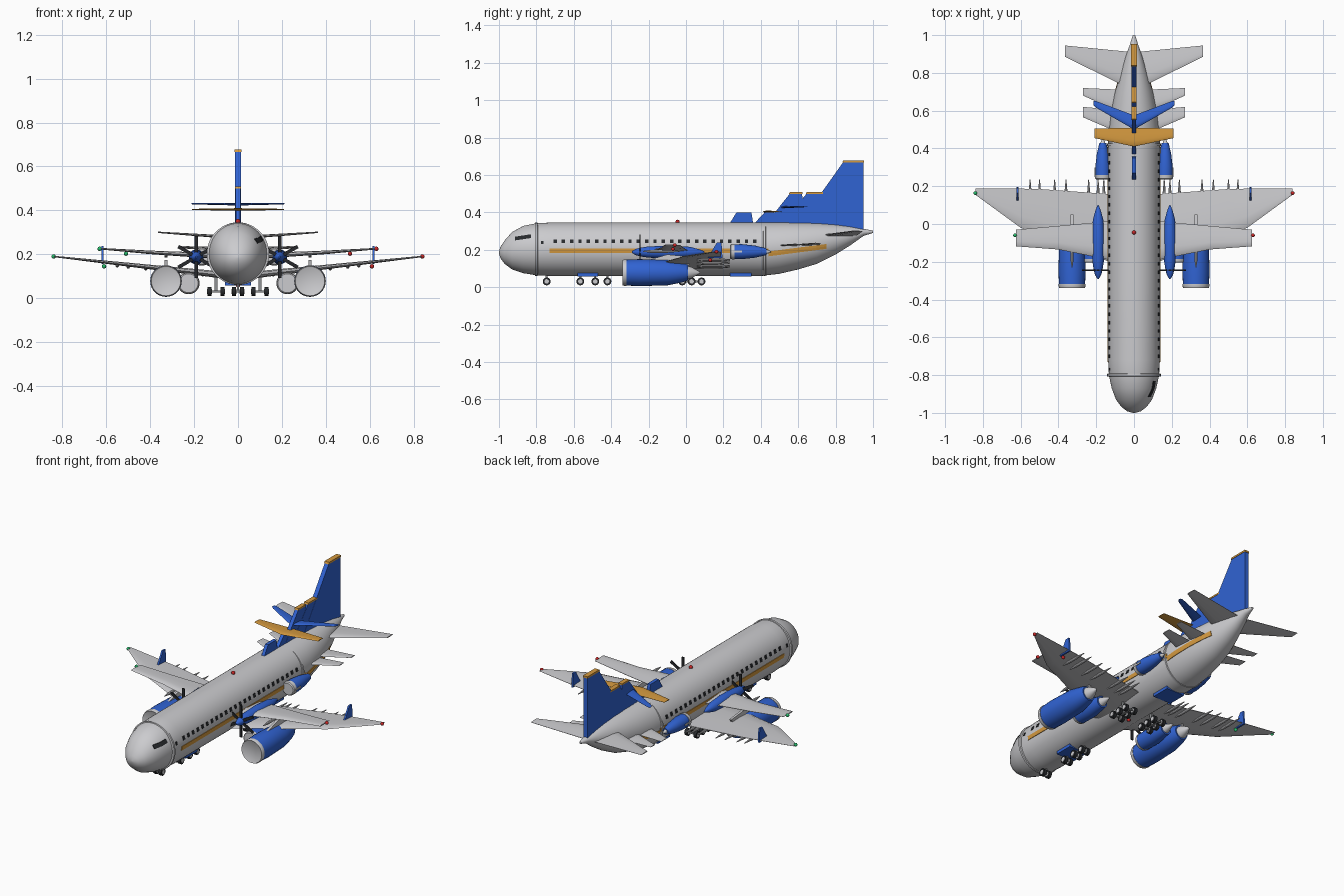
import bpy, bmesh, math
from mathutils import Vector, Matrix

if "Cube" in bpy.data.objects:
    bpy.data.objects.remove(bpy.data.objects["Cube"])

def material(name, r, g, b):
    m = bpy.data.materials.new(name)
    m.use_nodes = True
    m.diffuse_color = (r, g, b, 1)
    m.node_tree.nodes["Principled BSDF"].inputs["Base Color"].default_value = (r, g, b, 1)
    return m

GREY = material("light grey", .6, .6, .62)
BLUE = material("bright blue", .03, .125, .65)
GOLD = material("gold", .66, .32, .05)
DARK = material("near black", .02, .022, .025)
STEEL = material("steel grey", .28, .29, .3)
RED = material("red", .6, .02, .02)
GREEN = material("green", .02, .5, .15)

def finish(name, bm, mat, smooth=True):
    bmesh.ops.recalc_face_normals(bm, faces=bm.faces)
    me = bpy.data.meshes.new(name)
    bm.to_mesh(me)
    bm.free()
    ob = bpy.data.objects.new(name, me)
    bpy.context.collection.objects.link(ob)
    me.materials.append(mat)
    if smooth:
        bpy.context.view_layer.objects.active = ob
        bpy.ops.object.select_all(action='DESELECT')
        ob.select_set(True)
        bpy.ops.object.shade_smooth_by_angle(angle=math.radians(35))
    return ob

def loft(name, rings, mat, smooth=True):
    bm = bmesh.new()
    vs = [[bm.verts.new(p) for p in ring] for ring in rings]
    n = len(vs[0])
    for a, b in zip(vs, vs[1:]):
        for i in range(n):
            bm.faces.new((a[i], a[(i + 1) % n], b[(i + 1) % n], b[i]))
    bm.faces.new(vs[0])
    bm.faces.new(vs[-1])
    return finish(name, bm, mat, smooth)

def ellipse(x, y, z, rx, rz, n=32):
    return [(x + rx * math.cos(2 * math.pi * i / n), y, z + rz * math.sin(2 * math.pi * i / n)) for i in range(n)]

def turned(name, x, z, profile, mat, n=28):
    """Round body along y from (y, radius) pairs."""
    return loft(name, [ellipse(x, y, z, r, r, n) for y, r in profile], mat)

def box(name, lo, hi, mat):
    bm = bmesh.new()
    bmesh.ops.create_cube(bm, size=1)
    lo, hi = Vector(lo), Vector(hi)
    for v in bm.verts:
        v.co = Vector([c * s for c, s in zip(v.co, hi - lo)]) + (lo + hi) / 2
    return finish(name, bm, mat, False)

def ball(name, loc, r, mat):
    bm = bmesh.new()
    bmesh.ops.create_uvsphere(bm, u_segments=12, v_segments=8, radius=r, matrix=Matrix.Translation(loc))
    return finish(name, bm, mat)

SECTION = [(0, 0), (.08, .35), (.3, .5), (.65, .3), (1, .06), (1, -.06), (.65, -.25), (.3, -.4), (.08, -.3)]

def wing(name, stations, mat):
    """Pair of wings from (x, leading y, trailing y, z, thickness)."""
    for side, s in (("left", 1), ("right", -1)):
        loft(side + "_" + name, [[(s * x, a + (b - a) * u, z + t * v) for u, v in SECTION]
                                 for x, a, b, z, t in stations], mat)

def fin(name, outline, half, mat):
    """Upright plate from (y, z) corners."""
    return loft(name, [[(x, y, z) for y, z in outline] for x in (-half, half)], mat, False)

# Fuselage: y, bottom, top, half width
BODY = [(-1, .18, .19, .005), (-.992, .155, .215, .035), (-.97, .125, .25, .065), (-.93, .095, .295, .095),
        (-.87, .075, .328, .118), (-.8, .064, .342, .133), (-.72, .06, .346, .137), (-.3, .06, .346, .137),
        (.1, .06, .346, .137), (.4, .06, .346, .137), (.5, .072, .346, .132), (.6, .095, .345, .12),
        (.7, .125, .342, .1), (.8, .175, .335, .072), (.88, .225, .325, .046), (.95, .275, .312, .022),
        (1, .29, .303, .006)]
loft("fuselage", [ellipse(0, y, (a + b) / 2, w, (b - a) / 2, 48) for y, a, b, w in BODY], GREY)

def skin(y, z):
    for p, q in zip(BODY, BODY[1:]):
        if p[0] <= y <= q[0]:
            t = (y - p[0]) / (q[0] - p[0])
            a, b, w = [p[k] + (q[k] - p[k]) * t for k in (1, 2, 3)]
            return w * math.sqrt(max(0, 1 - ((z - (a + b) / 2) / ((b - a) / 2)) ** 2))
    return 0

def decal(name, s, y0, y1, za, zb, height, mat, steps=24):
    """Thin plate following the hull, rising from za to zb."""
    rings = []
    for i in range(steps + 1):
        t = i / steps
        y, z = y0 + (y1 - y0) * t, za + (zb - za) * t
        rings.append([(s * (skin(y, z + d) + o), y, z + d)
                      for d, o in ((0, -.002), (0, .003), (height / 2, .003), (height, .003), (height, -.002))])
    loft(name, rings, mat, False)

for y in (-.8, .42):
    turned("hull_band", 0, .203, [(y - .008, .137), (y - .006, .142), (y + .006, .142), (y + .008, .137)], GREY, 48)

for side, s in (("left", 1), ("right", -1)):
    decal(side + "_stripe", s, -.73, .44, .183, .183, .024, GOLD)
    decal(side + "_tail_stripe", s, .44, .75, .165, .205, .026, GOLD)
    for i in range(25):
        y = -.7 + i * .0445
        decal(side + "_window", s, y - .009, y + .009, .236, .236, .02, DARK, 1)
    decal(side + "_front_window", s, -.775, -.762, .23, .23, .018, DARK, 1)
decal("cockpit_window", 1, -.915, -.83, .25, .263, .02, DARK, 8)

# Wings and tail planes
wing("lower_wing", [(.08, -.22, .155, .105, .035), (.5, -.055, .185, .152, .02),
                    (.6, -.02, .187, .163, .016), (.84, .155, .187, .19, .007)], GREY)
wing("upper_wing", [(.08, -.2, .02, .19, .03), (.4, -.135, -.01, .208, .018), (.625, -.118, -.03, .225, .008)], GREY)
wing("tailplane", [(.01, .71, .91, .275, .018), (.365, .885, .945, .3, .007)], GREY)
wing("middle_tailplane", [(.05, .58, .71, .225, .014), (.27, .68, .72, .235, .006)], GREY)
wing("forward_tailplane", [(.05, .47, .6, .22, .014), (.27, .565, .62, .23, .006)], GREY)
wing("blue_fin_plane", [(0, .5, .575, .427, .012), (.2, .615, .65, .43, .007), (.215, .63, .65, .43, .004)], BLUE)
wing("gold_fin_plane", [(0, .41, .51, .404, .012), (.21, .455, .505, .404, .006)], GOLD)

# Fins with gold caps
fin("main_fin", [(.6, .33), (.84, .668), (.95, .668), (.95, .3)], .013, BLUE)
fin("main_fin_cap", [(.835, .666), (.84, .677), (.953, .677), (.953, .666)], .015, GOLD)
fin("middle_fin", [(.5, .33), (.645, .5), (.73, .5), (.76, .33)], .012, BLUE)
fin("middle_fin_cap", [(.64, .499), (.645, .508), (.732, .508), (.732, .499)], .014, GOLD)
fin("forward_fin", [(.42, .33), (.555, .5), (.62, .5), (.64, .33)], .011, BLUE)
fin("forward_fin_cap", [(.55, .499), (.555, .508), (.622, .508), (.622, .499)], .013, GOLD)
fin("low_fin", [(.36, .335), (.42, .4), (.5, .4), (.52, .335)], .01, BLUE)
fin("small_fin", [(.23, .335), (.27, .4), (.35, .4), (.36, .335)], .01, BLUE)

for side, s in (("left", 1), ("right", -1)):
    # Large jet engine
    x, z = s * .328, .078
    turned(side + "_engine_lip", x, z, [(-.337, .062), (-.34, .067), (-.33, .071), (-.318, .071)], GREY)
    turned(side + "_engine", x, z, [(-.32, .069), (-.25, .072), (-.1, .068), (-.02, .052), (.01, .042)], BLUE)
    turned(side + "_exhaust_cone", x, z, [(.005, .036), (.03, .03), (.075, .004)], GREY)
    fin(side + "_engine_pylon", [(-.22, .14), (-.1, .175), (.05, .16), (0, .1)], .007, GREY).location.x = x
    # Inner jet engine
    x, z = s * .225, .068
    turned(side + "_inner_engine_lip", x, z, [(-.205, .043), (-.2, .048), (-.185, .05)], GREY)
    turned(side + "_inner_engine", x, z, [(-.187, .048), (-.1, .05), (0, .035)], BLUE)
    turned(side + "_inner_exhaust", x, z, [(0, .026), (.06, .004)], GREY)
    # Rear fuselage engine
    x, z = s * .165, .19
    turned(side + "_rear_engine_lip", x, z, [(.235, .034), (.24, .04), (.26, .042)], GREY)
    turned(side + "_rear_engine", x, z, [(.25, .039), (.3, .04), (.37, .032), (.43, .018)], BLUE)
    turned(side + "_rear_exhaust", x, z, [(.425, .014), (.455, .003)], GREY)
    box(side + "_rear_engine_mount", (x - .043, .25, z - .005), (x + .043, .3, z + .005), GREY)
    # Propeller engine
    x, z = s * .19, .188
    turned(side + "_propeller_nacelle", x, z, [(-.29, .004), (-.27, .016), (-.245, .023), (-.2, .03), (-.08, .034),
                                               (.02, .028), (.07, .015), (.1, .003)], BLUE)
    for k in range(6):
        blade = box(side + "_propeller_blade", (-.008, -.003, .015), (.008, .003, .095), DARK)
        blade.rotation_euler = (0, k * math.pi / 3, 0)
        blade.location = (x, -.245, z)
    # Winglet
    w = fin(side + "_winglet", [(.115, .155), (.165, .238), (.19, .238), (.195, .155)], .005, BLUE)
    w.location.x = s * .617
    # Flap fairings
    for fx in (.16, .19, .24, .36, .42, .5, .55):
        turned(side + "_flap_fairing", s * fx, .09 + fx * .105,
               [(.06, .002), (.1, .008), (.17, .008), (.235, .002)], GREY, 8)
    turned(side + "_upper_wing_fairing", s * .328, .192, [(-.23, .002), (-.19, .008), (-.1, .008), (-.03, .002)], GREY, 8)
    # Wing lights: red on the left, green on the right
    for loc in ((.84, .163, .19), (.63, -.06, .225), (.51, -.07, .203), (.61, .13, .145)):
        ball(side + "_wing_light", (s * loc[0], loc[1], loc[2]), .01, RED if s > 0 else GREEN)
ball("top_beacon", (0, -.045, .35), .011, RED)
ball("belly_beacon", (0, -.045, .058), .01, RED)

# Landing gear
def wheel(x, y):
    for name, r, half, mat in (("tyre", .021, .009, DARK), ("wheel_hub", .012, .0105, GREY)):
        bm = bmesh.new()
        bmesh.ops.create_cone(bm, cap_ends=True, segments=18, radius1=r, radius2=r, depth=2 * half,
                              matrix=Matrix.Translation((x, y, .031)) @ Matrix.Rotation(math.pi / 2, 4, 'Y'))
        finish(name, bm, mat)

for y in (-.745, -.565, -.485, -.42):
    box("nose_strut", (-.005, y - .005, .03), (.005, y + .005, .08), STEEL)
    box("nose_axle", (-.018, y - .004, .027), (.018, y + .004, .035), STEEL)
    for x in (-.018, .018):
        wheel(x, y)
for s in (-1, 1):
    box("main_strut", (s * .1 - .006, .02, .03), (s * .1 + .006, .034, .12), STEEL)
    box("main_bogie", (s * .1 - .006, -.02, .026), (s * .1 + .006, .085, .036), STEEL)
    for y in (-.02, .03, .083):
        box("main_axle", (s * .1 - .03, y - .004, .027), (s * .1 + .03, y + .004, .035), STEEL)
        for dx in (-.03, .03):
            wheel(s * .1 + dx, y)

# Belly panels
for y0, y1 in ((-.58, -.47), (.235, .35)):
    box("belly_panel", (-.06, y0, .058), (.06, y1, .076), BLUE)
